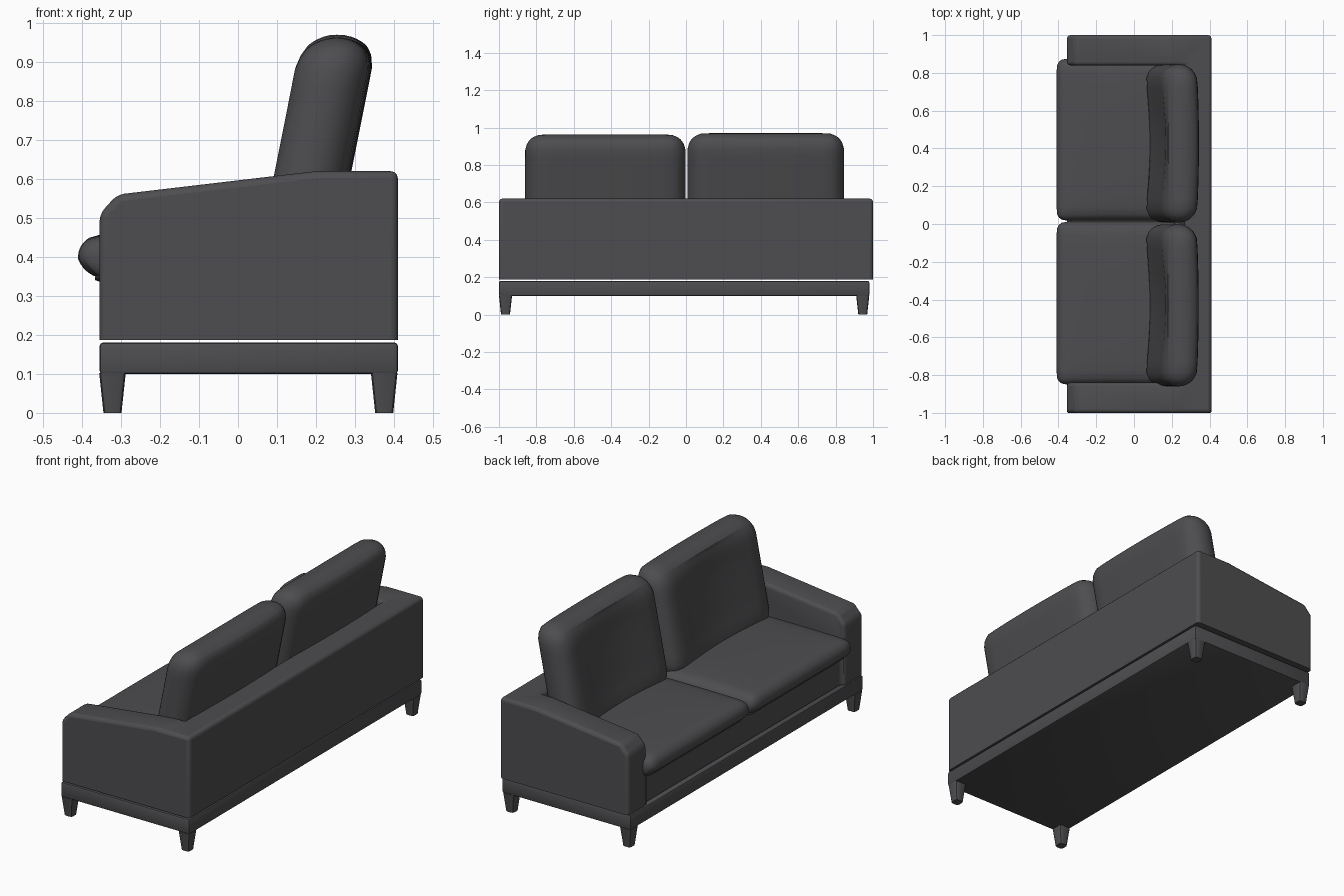
import bpy, bmesh, math
from mathutils import Vector

old = bpy.data.objects.get("Cube")
if old:
    bpy.data.objects.remove(old)

fabric = bpy.data.materials.new("charcoal fabric")
fabric.use_nodes = True
fabric.diffuse_color = (0.075, 0.075, 0.08, 1)
fabric.node_tree.nodes["Principled BSDF"].inputs["Base Color"].default_value = fabric.diffuse_color


def finish(bm, name, angle=40):
    """Turn a bmesh into a smooth shaded object."""
    bmesh.ops.recalc_face_normals(bm, faces=bm.faces)
    mesh = bpy.data.meshes.new(name)
    bm.to_mesh(mesh)
    bm.free()
    mesh.materials.append(fabric)
    obj = bpy.data.objects.new(name, mesh)
    bpy.context.collection.objects.link(obj)
    bpy.ops.object.select_all(action='DESELECT')
    obj.select_set(True)
    bpy.context.view_layer.objects.active = obj
    bpy.ops.object.shade_smooth_by_angle(angle=math.radians(angle))
    return obj


def prism(profile, half):
    """Extrude an x-z profile along y, from -half to half."""
    bm = bmesh.new()
    face = bm.faces.new([bm.verts.new((x, -half, z)) for x, z in profile])
    out = bmesh.ops.extrude_face_region(bm, geom=[face])
    verts = [g for g in out["geom"] if isinstance(g, bmesh.types.BMVert)]
    bmesh.ops.translate(bm, verts=verts, vec=(0, half * 2, 0))
    return bm


def box(low, high):
    bm = bmesh.new()
    bmesh.ops.create_cube(bm, size=1)
    for v in bm.verts:
        v.co = [(a + b) / 2 + c * (b - a) for a, b, c in zip(low, high, v.co)]
    return bm


# Frame: sloping arms and back, hollowed for the cushions
FLOOR = 0.187
frame = finish(prism([(-.355, FLOOR), (.41, FLOOR), (.41, .62), (.2, .62),
                      (-.31, .56), (-.355, .51)], 1), "sofa_frame")
cutter = finish(prism([(-.5, .1), (-.335, .1), (-.335, .36), (.24, .36),
                       (.28, .7), (-.5, .7)], .84), "frame_cutter")
cutter.hide_render = True
mod = frame.modifiers.new("hollow", 'BOOLEAN')
mod.operation = 'DIFFERENCE'
mod.solver = 'EXACT'
mod.object = cutter
bpy.context.view_layer.objects.active = frame
bpy.ops.object.modifier_apply(modifier=mod.name)
bpy.data.objects.remove(cutter)

# Soften every frame edge except the bottom rim
bm = bmesh.new()
bm.from_mesh(frame.data)
sharp = [e for e in bm.edges if len(e.link_faces) == 2 and e.calc_face_angle() > 0.05
         and max(v.co.z for v in e.verts) > FLOOR + .01]
bmesh.ops.bevel(bm, geom=sharp, offset=.018, segments=3, profile=.5, affect='EDGES')
bmesh.ops.bisect_plane(bm, geom=bm.verts[:] + bm.edges[:] + bm.faces[:],
                       plane_co=(0, 0, .3), plane_no=(0, 0, 1))
bm.to_mesh(frame.data)
bm.free()
frame.select_set(True)
bpy.context.view_layer.objects.active = frame
bpy.ops.object.shade_smooth_by_angle(angle=math.radians(100))

# Plinth under the frame
bm = box((-.355, -1, .1), (.41, .98, .18))
bmesh.ops.bevel(bm, geom=bm.edges[:], offset=.008, segments=2, profile=.5, affect='EDGES')
finish(bm, "plinth")

# Tapered legs
for end, y in (("right", -.965), ("left", .945)):
    for side, x in (("front", -.322), ("back", .375)):
        bm = box((x - .034, y - .035, 0), (x + .034, y + .035, .13))
        for v in bm.verts:
            if v.co.z < .01:
                v.co.x = x + (v.co.x - x) * .68
                v.co.y = y + (v.co.y - y) * .68
            else:
                v.co.z = .102
        upright = [e for e in bm.edges if abs(e.verts[0].co.z - e.verts[1].co.z) > .05]
        bmesh.ops.bevel(bm, geom=upright, offset=.012, segments=2, profile=.5, affect='EDGES')
        finish(bm, f"{side}_{end}_leg")


def cushion(name, low, high, radius, shape):
    """Rounded box with a fine grid, then bent by the shape function."""
    low, high = Vector(low), Vector(high)
    mid, half = (low + high) / 2, (high - low) / 2
    bm = bmesh.new()
    bmesh.ops.create_cube(bm, size=2)
    bmesh.ops.subdivide_edges(bm, edges=bm.edges[:], cuts=15, use_grid_fill=True)
    for v in bm.verts:
        unit = Vector([math.sin(c * math.pi / 2) for c in v.co])
        p = Vector([u * h for u, h in zip(unit, half)])
        core = Vector([max(-(h - radius), min(h - radius, c)) for c, h in zip(p, half)])
        if (p - core).length > 1e-6:
            p = core + (p - core).normalized() * radius
        v.co = mid + p + shape(unit, p + mid)
    finish(bm, name, 80)


def crown(unit, p):
    """Seat: slightly domed top, underside of the nose tucked back."""
    dome = (1 - unit.x ** 2) * (1 - unit.y ** 4)
    tuck = .03 * max(0, -unit.z) * max(0, -unit.x) ** 8
    return Vector((tuck, 0, .015 * dome * max(0, unit.z)))


def lean(unit, p):
    """Back: leans backwards, with a hollow in the front face."""
    hollow = .035 * (1 - unit.y ** 2) ** 2 * max(0, -unit.x) * (1 - unit.z ** 4)
    bulge = .012 * (1 - unit.y ** 2) * max(0, unit.x)
    return Vector(((p.z - .6) * .2 + hollow + bulge, 0, 0))


# Seat and back cushions, one pair for each side
for side, y0, y1, back0, back1, top in (("right", -.85, .012, -.86, -.002, .963),
                                        ("left", .018, .875, .008, .845, .97)):
    cushion(f"{side}_seat_cushion", (-.41, y0, .335), (.24, y1, .452), .05, crown)
    cushion(f"{side}_back_cushion", (.085, back0, .4), (.275, back1, top), .092, lean)
